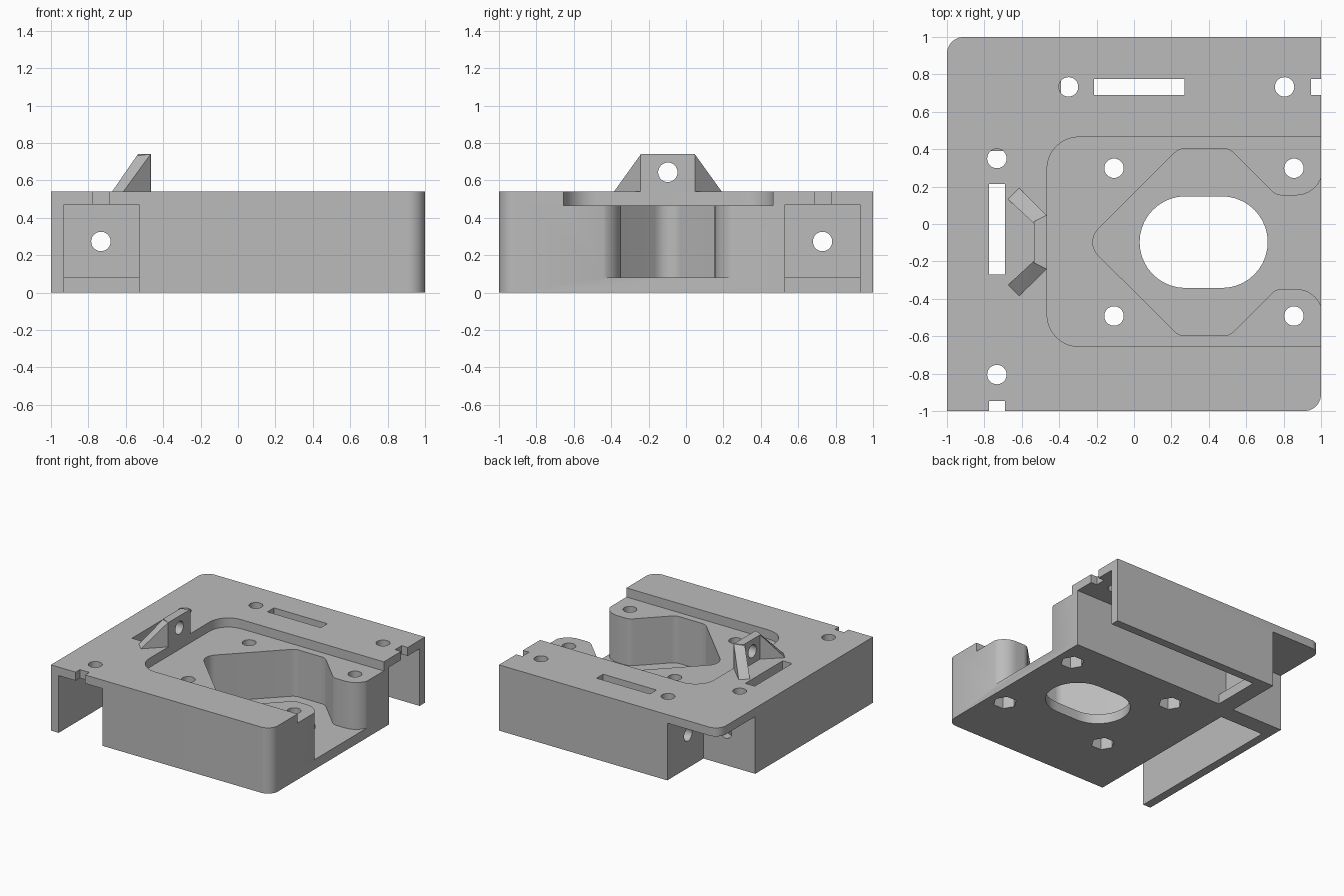
import bpy, bmesh, math
from mathutils import Vector

cube = bpy.data.objects.get("Cube")
if cube:
    bpy.data.objects.remove(cube, do_unlink=True)

grey = bpy.data.materials.new("plain grey")
grey.use_nodes = True
colour = (0.5, 0.5, 0.5, 1)
grey.diffuse_color = colour
grey.node_tree.nodes["Principled BSDF"].inputs["Base Color"].default_value = colour

TOP, UNDER, FLOOR = 0.54, 0.47, 0.08
MID = -0.097  # centre line of the recess and bracket


def add_object(name, bm):
    bmesh.ops.recalc_face_normals(bm, faces=bm.faces)
    mesh = bpy.data.meshes.new(name)
    bm.to_mesh(mesh)
    bm.free()
    mesh.materials.append(grey)
    obj = bpy.data.objects.new(name, mesh)
    bpy.context.collection.objects.link(obj)
    return obj


def rounded(corners, steps=10):
    """Outline from (x, y, radius) corners."""
    out = []
    for i, (x, y, r) in enumerate(corners):
        p = Vector((x, y))
        if r == 0:
            out.append(p)
            continue
        a = (Vector(corners[i - 1][:2]) - p).normalized()
        b = (Vector(corners[(i + 1) % len(corners)][:2]) - p).normalized()
        half = a.angle(b) / 2
        c = p + (a + b).normalized() * r / math.sin(half)
        start = p + a * r / math.tan(half) - c
        end = p + b * r / math.tan(half) - c
        sweep = start.angle(end)
        for k in range(steps + 1):
            t = k / steps
            out.append(c + (start * math.sin((1 - t) * sweep)
                            + end * math.sin(t * sweep)) / math.sin(sweep))
    return out


def rect(x0, x1, y0, y1, r=0):
    return rounded([(x0, y0, r), (x1, y0, r), (x1, y1, r), (x0, y1, r)])


def circle(x, y, r, sides=32):
    return [Vector((x + r * math.cos(math.tau * k / sides),
                    y + r * math.sin(math.tau * k / sides))) for k in range(sides)]


def turned(outline):
    """Swap the left side of the plate for the back side."""
    return [Vector((-p.y, -p.x)) for p in outline]


def prism(name, outline, z0, z1, axis="Z"):
    bm = bmesh.new()

    def place(p, z):
        return {"Z": (p.x, p.y, z), "X": (z, p.x, p.y), "Y": (p.x, z, p.y)}[axis]
    low = [bm.verts.new(place(p, z0)) for p in outline]
    high = [bm.verts.new(place(p, z1)) for p in outline]
    bm.faces.new(low)
    bm.faces.new(high)
    n = len(low)
    for i in range(n):
        j = (i + 1) % n
        bm.faces.new((low[i], low[j], high[j], high[i]))
    return add_object(name, bm)


def combine(target, other, operation="DIFFERENCE"):
    mod = target.modifiers.new("cut", "BOOLEAN")
    mod.operation, mod.solver, mod.object = operation, "EXACT", other
    bpy.context.view_layer.objects.active = target
    bpy.ops.object.modifier_apply(modifier=mod.name)
    bpy.data.objects.remove(other, do_unlink=True)


def cut(target, outline, z0, z1, axis="Z"):
    combine(target, prism("cutter", outline, z0, z1, axis))


# Main body with two rounded corners
body = prism("body", rounded([(-1, -1, 0), (1, -1, 0.09), (1, 1, 0), (-1, 1, 0.09)]), 0, TOP)

# Open space under the back corner of the plate
cut(body, rect(-1.2, -0.53, 0.53, 1.2), -0.1, UNDER)

# Side and back channels, each with a low lip, slots and screw holes
for side in (lambda o: o, turned):
    cut(body, side(rect(-0.93, -0.53, -1.2, 0.39)), -0.1, UNDER)
    cut(body, side(rect(-0.93, -0.53, 0.3, 0.46)), FLOOR, UNDER)
    cut(body, side(rect(-0.775, -0.69, -0.27, 0.215)), 0.4, 0.7)
    cut(body, side(rect(-0.775, -0.69, -1.2, -0.945)), 0.4, 0.7)
    for y in (0.35, -0.805):
        cut(body, side(circle(-0.733, y, 0.052)), 0.4, 0.7)
cut(body, circle(-0.733, 0.273, 0.052), 0.35, 0.6, "Y")
cut(body, circle(0.73, 0.273, 0.052), -0.6, -0.35, "X")

# Shallow recess and deep pocket, both open at the right
cut(body, rounded([(-0.465, -0.655, 0.17), (1.2, -0.655, 0), (1.2, 0.465, 0),
                   (-0.465, 0.465, 0.17)]), 0.465, 0.8)
half = [(0.24, 0.5, 0.08), (0.51, 0.5, 0.08), (0.76, 0.25, 0.08),
        (1.01, 0.25, 0.145), (1.01, 0.42, 0), (1.2, 0.42, 0)]
pocket = [(-0.262, MID, 0.1)] + [(x, MID + d, r) for x, d, r in half]
pocket += [(x, MID - d, r) for x, d, r in reversed(half)]
cut(body, rounded(pocket), FLOOR, 0.8)

# Long round-ended opening in the floor
cut(body, rect(0.03, 0.715, MID - 0.245, MID + 0.245, 0.2449), -0.1, 0.2)

# Mounting holes with hexagonal nut pockets underneath
for x in (-0.107, 0.855):
    for y in (MID - 0.395, MID + 0.395):
        cut(body, circle(x, y, 0.052), -0.1, 0.8)
        cut(body, circle(x, y, 0.09, 6), -0.1, 0.12)

# Upright bracket: a middle plate and two sloping wings
bracket = prism("bracket", [Vector(p) for p in (
    (-0.465, MID - 0.145), (-0.465, MID + 0.145),
    (-0.535, MID + 0.11), (-0.535, MID - 0.11))], 0.53, 0.74)
for s in (1, -1):
    bm = bmesh.new()
    foot = [(-0.62, 0.295), (-0.68, 0.235), (-0.535, 0.1), (-0.467, 0.144)]
    for x, d in foot:
        bm.verts.new((x, MID + s * d, 0.53))
    for x, d in foot[2:]:
        bm.verts.new((x, MID + s * d, 0.74))
    bmesh.ops.convex_hull(bm, input=bm.verts)
    combine(bracket, add_object("wing", bm), "UNION")
cut(bracket, circle(MID, 0.643, 0.052), -0.8, -0.3, "X")

# Smooth the rounded walls, keep the edges crisp
for obj in (body, bracket):
    bpy.ops.object.select_all(action="DESELECT")
    obj.select_set(True)
    bpy.context.view_layer.objects.active = obj
    bpy.ops.object.shade_smooth_by_angle(angle=math.radians(30))
